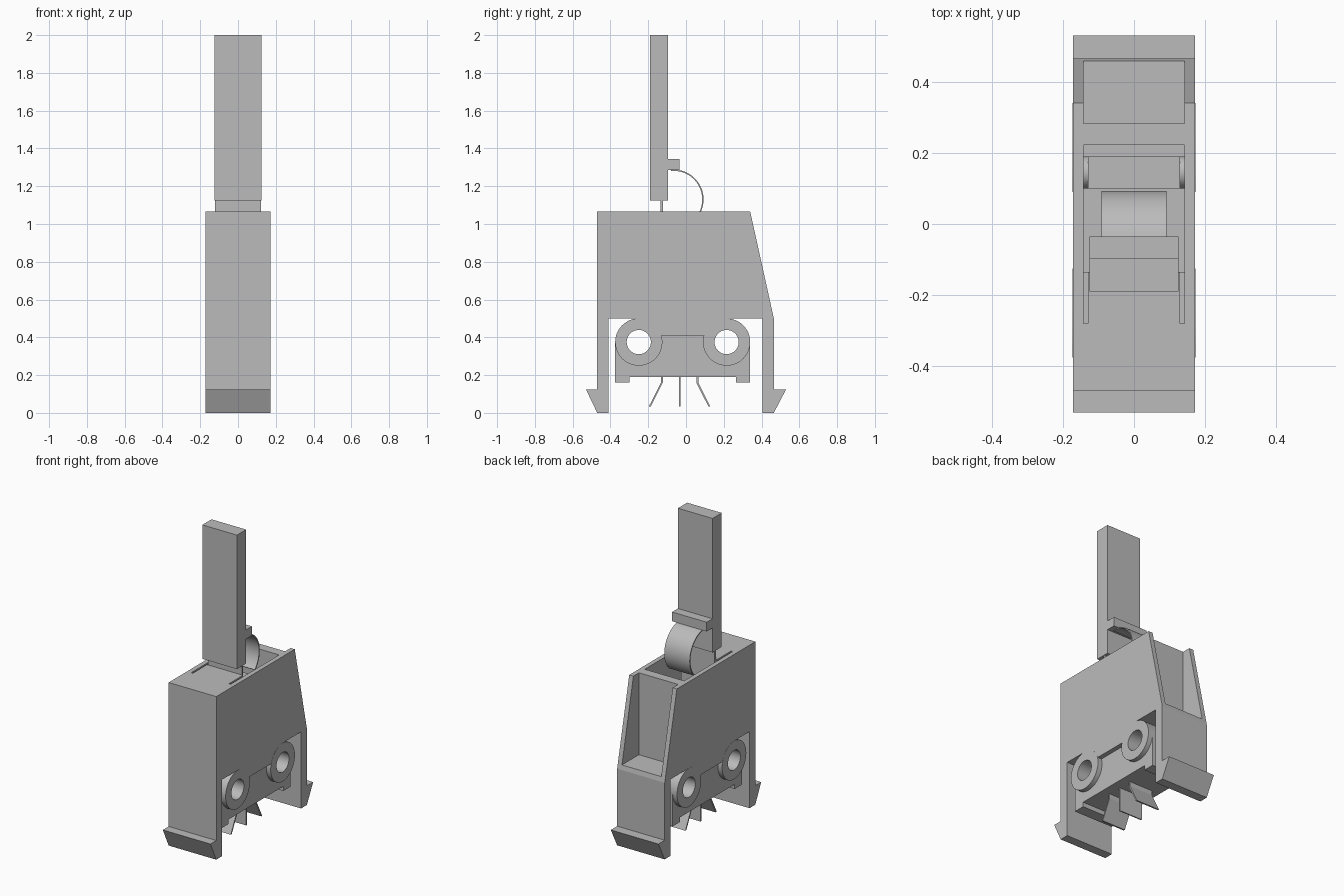
import bpy, bmesh, math

cube = bpy.data.objects.get("Cube")
if cube:
    bpy.data.objects.remove(cube)

grey = bpy.data.materials.new("plain grey")
grey.use_nodes = True
grey.diffuse_color = (0.5, 0.5, 0.5, 1)
grey.node_tree.nodes["Principled BSDF"].inputs["Base Color"].default_value = (0.5, 0.5, 0.5, 1)


def prism(name, profile, half, x=0):
    """Extrude a side (y, z) profile across x."""
    bm = bmesh.new()
    face = bm.faces.new([bm.verts.new((x - half, y, z)) for y, z in profile])
    ext = bmesh.ops.extrude_face_region(bm, geom=[face])["geom"]
    moved = [v for v in ext if isinstance(v, bmesh.types.BMVert)]
    bmesh.ops.translate(bm, verts=moved, vec=(2 * half, 0, 0))
    bmesh.ops.recalc_face_normals(bm, faces=bm.faces)
    mesh = bpy.data.meshes.new(name)
    bm.to_mesh(mesh)
    bm.free()
    mesh.materials.append(grey)
    obj = bpy.data.objects.new(name, mesh)
    bpy.context.collection.objects.link(obj)
    return obj


def box(name, half, y0, y1, z0, z1, x=0):
    return prism(name, [(y0, z0), (y1, z0), (y1, z1), (y0, z1)], half, x)


def arc(cy, cz, r, start, end, n):
    angles = [math.radians(start + (end - start) * i / n) for i in range(n + 1)]
    return [(cy + r * math.cos(a), cz + r * math.sin(a)) for a in angles]


def disc(name, cy, cz, r, half):
    return prism(name, arc(cy, cz, r, 0, 360, 48)[:-1], half)


def activate(obj):
    bpy.ops.object.select_all(action="DESELECT")
    obj.select_set(True)
    bpy.context.view_layer.objects.active = obj


def cut(obj, *cutters):
    activate(obj)
    for cutter in cutters:
        cutter.hide_render = True
        mod = obj.modifiers.new("cut", "BOOLEAN")
        mod.operation = "DIFFERENCE"
        mod.solver = "EXACT"
        mod.object = cutter
        bpy.ops.object.modifier_apply(modifier=mod.name)
    for cutter in cutters:
        bpy.data.objects.remove(cutter)


def smooth(obj):
    activate(obj)
    bpy.ops.object.shade_smooth_by_angle(angle=math.radians(30))


# Housing with two hooked legs and a sloped back
housing = prism("housing", [
    (-0.47, 0), (-0.53, 0.125), (-0.47, 0.125), (-0.47, 1.065),
    (0.34, 1.065), (0.465, 0.5), (0.465, 0.125), (0.53, 0.125), (0.465, 0),
    (0.405, 0), (0.405, 0.5), (0.215, 0.5), (0.215, 0.41),
    (-0.25, 0.41), (-0.25, 0.5), (-0.41, 0.5), (-0.41, 0)], 0.172)

# Back pocket, lever opening and the two side slits
cut(housing,
    box("pocket_cutter", 0.142, 0.283, 0.6, 0.53, 1.2),
    box("opening_cutter", 0.142, -0.135, 0.222, 0.7, 1.2),
    *[box("slit_cutter", 0.006, -0.28, -0.1, 0.8, 1.2, s * 0.136) for s in (-1, 1)])

# Terminal block, round bosses and through holes
centres = (-0.25, 0.215)
block = box("terminal_block", 0.142, -0.375, 0.34, 0.19, 0.412)
bosses = [disc("boss", y, 0.375, 0.125, 0.173) for y in centres]
# The block corners above the boss centre line are trimmed away
cut(block, box("corner_cutter", 0.2, -0.5, -0.25, 0.375, 0.6),
    box("corner_cutter", 0.2, 0.215, 0.5, 0.375, 0.6))
for part in [housing, block] + bosses:
    cut(part, *[disc("hole_cutter", y, 0.375, 0.064, 0.4) for y in centres])
for boss in bosses:
    smooth(boss)
for y0 in (-0.375, 0.265):
    box("block_foot", 0.142, y0, y0 + 0.075, 0.16, 0.2)

# Contact pins: centre one straight, outer ones splayed
box("centre_pin", 0.085, -0.037, -0.029, 0.035, 0.2)
for side, y in ((-1, -0.128), (1, 0.06)):
    t, d = 0.005, side * 0.063
    prism("outer_pin", [(y - t, 0.2), (y + t, 0.2), (y + t, 0.16), (y + d + t, 0.035),
                        (y + d - t, 0.035), (y - t, 0.16)], 0.085)

# Upright handle with rear tab and thin stem
prism("handle", [(-0.19, 1.125), (-0.095, 1.125), (-0.095, 1.285), (-0.035, 1.285),
                 (-0.035, 1.345), (-0.095, 1.345), (-0.095, 2), (-0.19, 2)], 0.125)
box("handle_stem", 0.122, -0.134, -0.122, 0.7, 1.13)

# Curled spring strip
spring = prism("spring_strip", arc(-0.065, 1.13, 0.158, 95, -45, 32)
               + arc(-0.065, 1.13, 0.151, -45, 95, 32), 0.092)
smooth(spring)

# Rocker inside the opening
box("rocker", 0.13, 0.1, 0.19, 0.7, 0.9)
smooth(disc("rocker_pivot", 0.145, 0.85, 0.045, 0.142))
